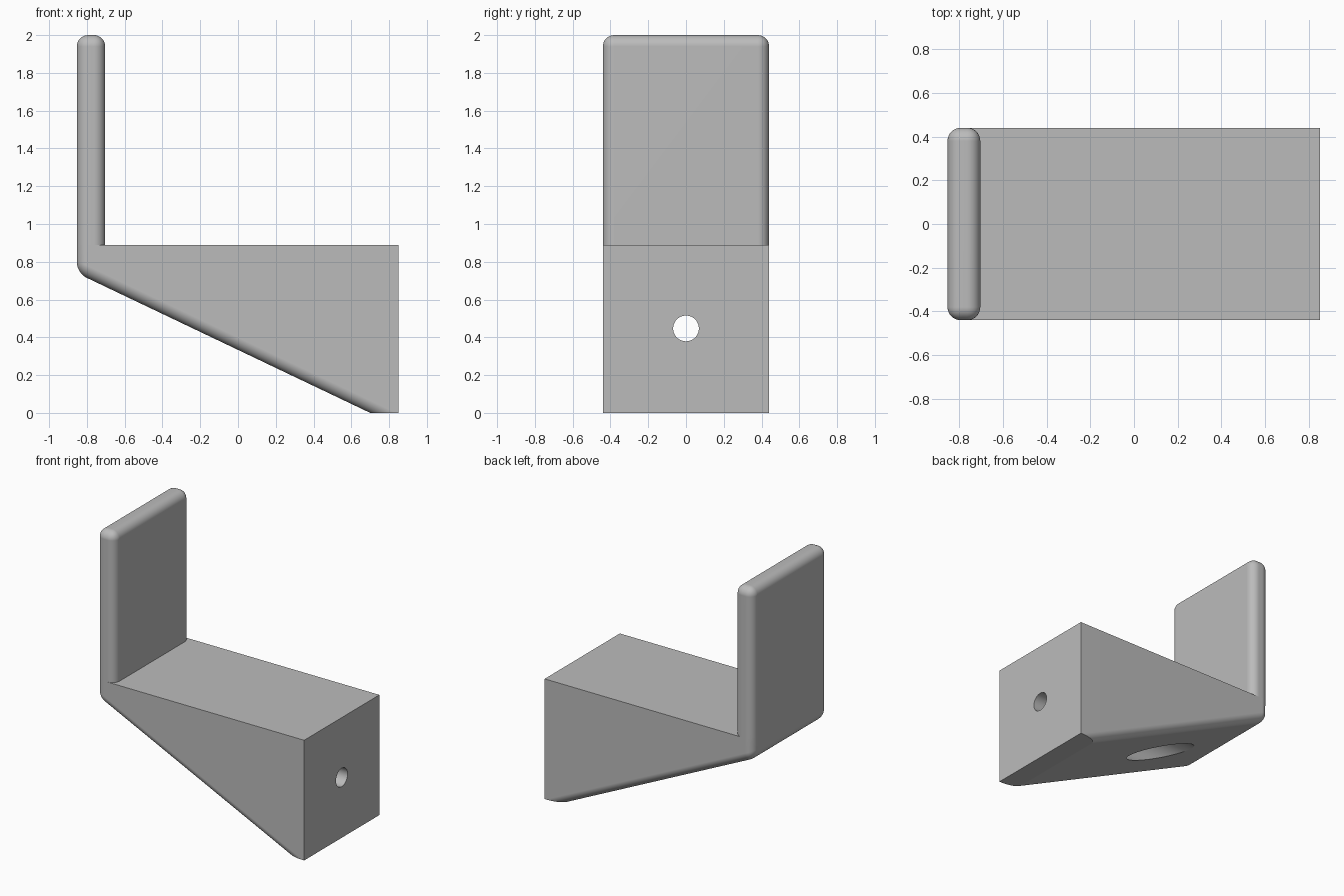
import bpy, bmesh, math

if "Cube" in bpy.data.objects:
    bpy.data.objects.remove(bpy.data.objects["Cube"])

W = 0.44      # half width
R = 0.06      # fillet radius
X0, X1 = -0.853, 0.85
TOP = 0.89    # top of the wedge body

grey = bpy.data.materials.new("grey")
grey.diffuse_color = (0.5, 0.5, 0.5, 1)
grey.use_nodes = True
grey.node_tree.nodes["Principled BSDF"].inputs["Base Color"].default_value = grey.diffuse_color


def prism(name, profile, rounded):
    """Extrude an xz profile across y, then round the edges the rule picks."""
    bm = bmesh.new()
    face = bm.faces.new([bm.verts.new((x, -W, z)) for x, z in profile])
    ext = bmesh.ops.extrude_face_region(bm, geom=[face])["geom"]
    bmesh.ops.translate(bm, vec=(0, 2 * W, 0),
                        verts=[v for v in ext if isinstance(v, bmesh.types.BMVert)])
    bmesh.ops.recalc_face_normals(bm, faces=bm.faces)
    edges = [e for e in bm.edges if rounded(e.verts[0].co, e.verts[1].co)]
    bmesh.ops.bevel(bm, geom=edges, offset=R, offset_type='OFFSET', segments=8,
                    profile=0.5, affect='EDGES', clamp_overlap=True)
    bmesh.ops.recalc_face_normals(bm, faces=bm.faces)
    me = bpy.data.meshes.new(name)
    bm.to_mesh(me)
    bm.free()
    ob = bpy.data.objects.new(name, me)
    bpy.context.collection.objects.link(ob)
    me.materials.append(grey)
    return ob


def activate(ob):
    bpy.ops.object.select_all(action='DESELECT')
    ob.select_set(True)
    bpy.context.view_layer.objects.active = ob


def drill(ob, radius, xa, xb):
    """Cut a round hole along x at mid height of the wedge."""
    bpy.ops.mesh.primitive_cylinder_add(vertices=64, radius=radius, depth=xb - xa,
                                        location=((xa + xb) / 2, 0, 0.447),
                                        rotation=(0, math.pi / 2, 0))
    cutter = bpy.context.object
    cutter.hide_render = True
    cutter.data.materials.append(grey)
    activate(ob)
    mod = ob.modifiers.new("hole", 'BOOLEAN')
    mod.operation = 'DIFFERENCE'
    mod.solver = 'EXACT'
    mod.object = cutter
    bpy.ops.object.modifier_apply(modifier=mod.name)
    bpy.data.objects.remove(cutter)


# Upright plate: everything rounded except where it sits on the wedge
plate = prism("upright_plate",
              [(X0, TOP), (-0.703, TOP), (-0.703, 2), (X0, 2)],
              lambda a, b: max(a.z, b.z) > 1.9)

# Wedge body: rounded along the sloping underside and the outer end
wedge = prism("wedge_body",
              [(X0, TOP), (X0, 0.74), (0.70, 0), (X1, 0), (X1, TOP)],
              lambda a, b: min(a.x, b.x) < -0.8 and min(a.z, b.z) < 0.8)

# Screw hole in the wall face, with a wider bore from the underside
drill(wedge, 0.135, -1.0, 0.70)
drill(wedge, 0.068, 0.6, 1.0)

# Smooth fillets, flat faces
for ob in (plate, wedge):
    activate(ob)
    bpy.ops.object.shade_smooth_by_angle(angle=math.radians(20))
    wn = ob.modifiers.new("weighted_normals", 'WEIGHTED_NORMAL')
    wn.keep_sharp = True
